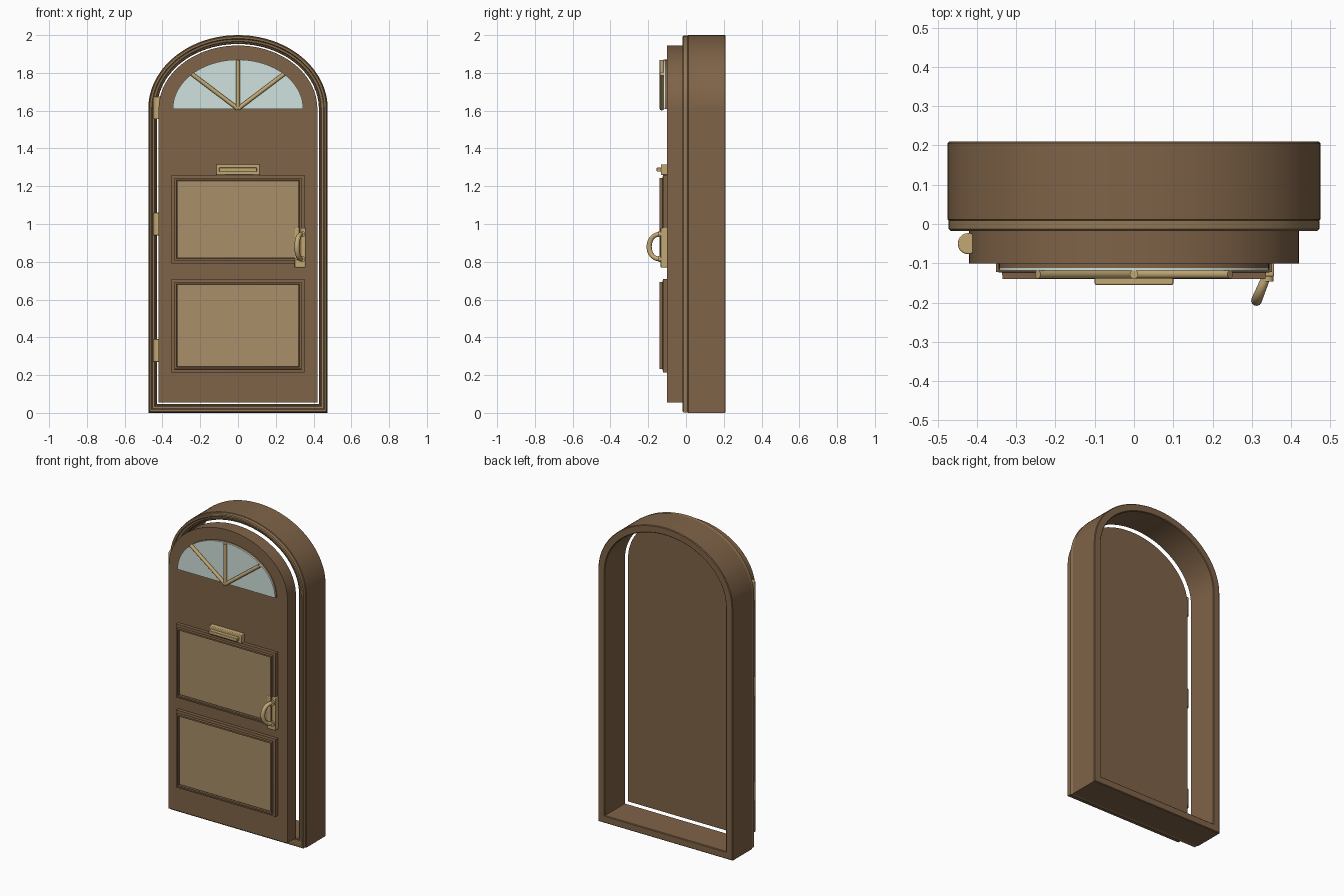
import bpy, bmesh, math
from mathutils import Vector

cube = bpy.data.objects.get("Cube")
if cube:
    bpy.data.objects.remove(cube, do_unlink=True)


def material(name, r, g, b):
    m = bpy.data.materials.new(name)
    m.use_nodes = True
    col = tuple((c / 255) ** 2.2 for c in (r, g, b)) + (1.0,)
    m.diffuse_color = col
    bsdf = next(n for n in m.node_tree.nodes if n.type == 'BSDF_PRINCIPLED')
    bsdf.inputs["Base Color"].default_value = col
    bsdf.inputs["Roughness"].default_value = 0.6
    return m


WOOD = material("brown wood", 126, 99, 73)
TRIM = material("trim wood", 146, 119, 86)
PANEL = material("light panel wood", 167, 141, 104)
BRASS = material("brass", 193, 167, 116)
GLASS = material("pale glass", 207, 225, 220)


def finish(obj, mat, bevel=0):
    obj.data.materials.append(mat)
    if bevel:
        mod = obj.modifiers.new("soft edges", 'BEVEL')
        mod.width, mod.segments, mod.limit_method = bevel, 2, 'ANGLE'
    bpy.ops.object.select_all(action='DESELECT')
    bpy.context.view_layer.objects.active = obj
    obj.select_set(True)
    bpy.ops.object.shade_smooth_by_angle(angle=math.radians(35))
    return obj


def from_bmesh(name, bm, mat, bevel=0):
    bmesh.ops.recalc_face_normals(bm, faces=bm.faces)
    mesh = bpy.data.meshes.new(name)
    bm.to_mesh(mesh)
    bm.free()
    obj = bpy.data.objects.new(name, mesh)
    bpy.context.collection.objects.link(obj)
    return finish(obj, mat, bevel)


SPRING = 1.61


def arch(half, bottom, rise, steps=48):
    """Outline with a flat base and an elliptical head, as (x, z) points."""
    pts = [(-half, bottom), (half, bottom)] if bottom < SPRING else []
    for i in range(steps + 1):
        a = math.pi * i / steps
        pts.append((half * math.cos(a), SPRING + rise * math.sin(a)))
    return pts


def rectangle(half, low, high):
    return [(-half, low), (half, low), (half, high), (-half, high)]


def loft(name, loops, mat, ring=False, bevel=0):
    """Skin (outline, y) loops; a ring closes on itself, otherwise ends are capped."""
    bm = bmesh.new()
    rows = [[bm.verts.new((x, y, z)) for x, z in pts] for pts, y in loops]
    pairs = list(zip(rows, rows[1:]))
    if ring:
        pairs.append((rows[-1], rows[0]))
    else:
        bm.faces.new(rows[0])
        bm.faces.new(rows[-1])
    for a, b in pairs:
        n = len(a)
        for i in range(n):
            j = (i + 1) % n
            bm.faces.new((a[i], a[j], b[j], b[i]))
    return from_bmesh(name, bm, mat, bevel)


def box(name, x, y, z, mat, bevel=0.004):
    bm = bmesh.new()
    bmesh.ops.create_cube(bm, size=1)
    for v in bm.verts:
        v.co = [lo + (c + 0.5) * (hi - lo) for c, (lo, hi) in zip(v.co, (x, y, z))]
    return from_bmesh(name, bm, mat, bevel)


def rod(name, start, end, radius, mat, bevel=0):
    start, end = Vector(start), Vector(end)
    bm = bmesh.new()
    bmesh.ops.create_cone(bm, cap_ends=True, segments=20, radius1=radius,
                          radius2=radius, depth=(end - start).length)
    turn = (end - start).to_track_quat('Z', 'Y')
    for v in bm.verts:
        v.co = turn @ v.co + (start + end) / 2
    return from_bmesh(name, bm, mat, bevel)


def frame_loop(inset):
    return arch(0.475 - inset, inset, 0.39 - inset)


# Surround, with a raised bead around its outer front edge
frame_profile = [(0.004, 0.21), (0, 0.206), (0, 0.012), (0.004, 0.008), (0.03, 0.002),
                 (0.043, 0.002), (0.047, 0.006), (0.047, 0.206), (0.043, 0.21)]
loft("door_frame", [(frame_loop(d), y) for d, y in frame_profile], WOOD, ring=True)
bead_profile = [(0.003, 0.012), (0.003, -0.013), (0.008, -0.018), (0.018, -0.018),
                (0.022, -0.01), (0.034, -0.006), (0.038, 0.004)]
loft("frame_bead", [(frame_loop(d), y) for d, y in bead_profile], TRIM, ring=True)

# Door slab
door = arch(0.42, 0.055, 0.335)
loft("door_slab", [(door, -0.015), (door, -0.1)], WOOD)

# Fanlight backing, glass and radiating bars
fan = arch(0.345, SPRING, 0.26)
loft("fanlight_backing", [(fan, -0.095), (fan, -0.112)], WOOD)
loft("fanlight_glass", [(fan, -0.112), (fan, -0.119)], GLASS)
for label, x, z in (("left", 0.245, 1.795), ("centre", 0, 1.868), ("right", -0.245, 1.795)):
    rod(f"fanlight_bar_{label}", (0, -0.128, SPRING), (x, -0.128, z), 0.011, BRASS)

# Panels set inside stepped mouldings
moulding_profile = [(0, -0.095), (0, -0.122), (0.016, -0.124), (0.017, -0.14),
                    (0.027, -0.14), (0.03, -0.128), (0.03, -0.095)]
for label, low, high in (("upper", 0.79, 1.26), ("lower", 0.215, 0.71)):
    loft(f"{label}_panel_moulding",
         [(rectangle(0.352 - d, low + d, high - d), y) for d, y in moulding_profile],
         WOOD, ring=True)
    box(f"{label}_panel", (-0.323, 0.323), (-0.132, -0.095),
        (low + 0.029, high - 0.029), PANEL, 0.004)

# Letter slot
box("letter_plate", (-0.115, 0.115), (-0.132, -0.095), (1.26, 1.316), BRASS)
box("letter_flap", (-0.1, 0.1), (-0.155, -0.12), (1.277, 1.299), BRASS, 0.003)

# Pull handle: back plate, curved grip and feet
box("handle_plate", (0.3, 0.357), (-0.134, -0.095), (0.77, 0.98), BRASS)
curve = bpy.data.curves.new("handle_grip", 'CURVE')
curve.dimensions = '3D'
curve.bevel_depth = 0.013
curve.bevel_resolution = 4
curve.use_fill_caps = True
path = curve.splines.new('POLY')
STEPS = 20
path.points.add(STEPS)
for i, p in enumerate(path.points):
    a = math.pi * i / STEPS
    reach = math.sin(a) ** 0.8 if 0 < i < STEPS else 0
    p.co = (0.338 - 0.026 * reach, -0.132 - 0.063 * reach, 0.88 + 0.066 * math.cos(a), 1)
    p.radius = 0.85 + 0.2 * reach
grip_curve = bpy.data.objects.new("handle_grip_path", curve)
bpy.context.collection.objects.link(grip_curve)
grip_mesh = bpy.data.meshes.new_from_object(
    grip_curve.evaluated_get(bpy.context.evaluated_depsgraph_get()))
bpy.data.objects.remove(grip_curve, do_unlink=True)
grip = bpy.data.objects.new("handle_grip", grip_mesh)
bpy.context.collection.objects.link(grip)
finish(grip, BRASS)
for label, z in (("top", 0.946), ("bottom", 0.814)):
    rod(f"handle_foot_{label}", (0.34, -0.125, z), (0.34, -0.146, z), 0.016, BRASS)

# Hinge barrels
for label, z in (("bottom", 0.33), ("middle", 1.0), ("top", 1.615)):
    rod(f"hinge_{label}", (-0.422, -0.05, z - 0.06), (-0.422, -0.05, z + 0.06),
        0.027, BRASS, 0.003)
